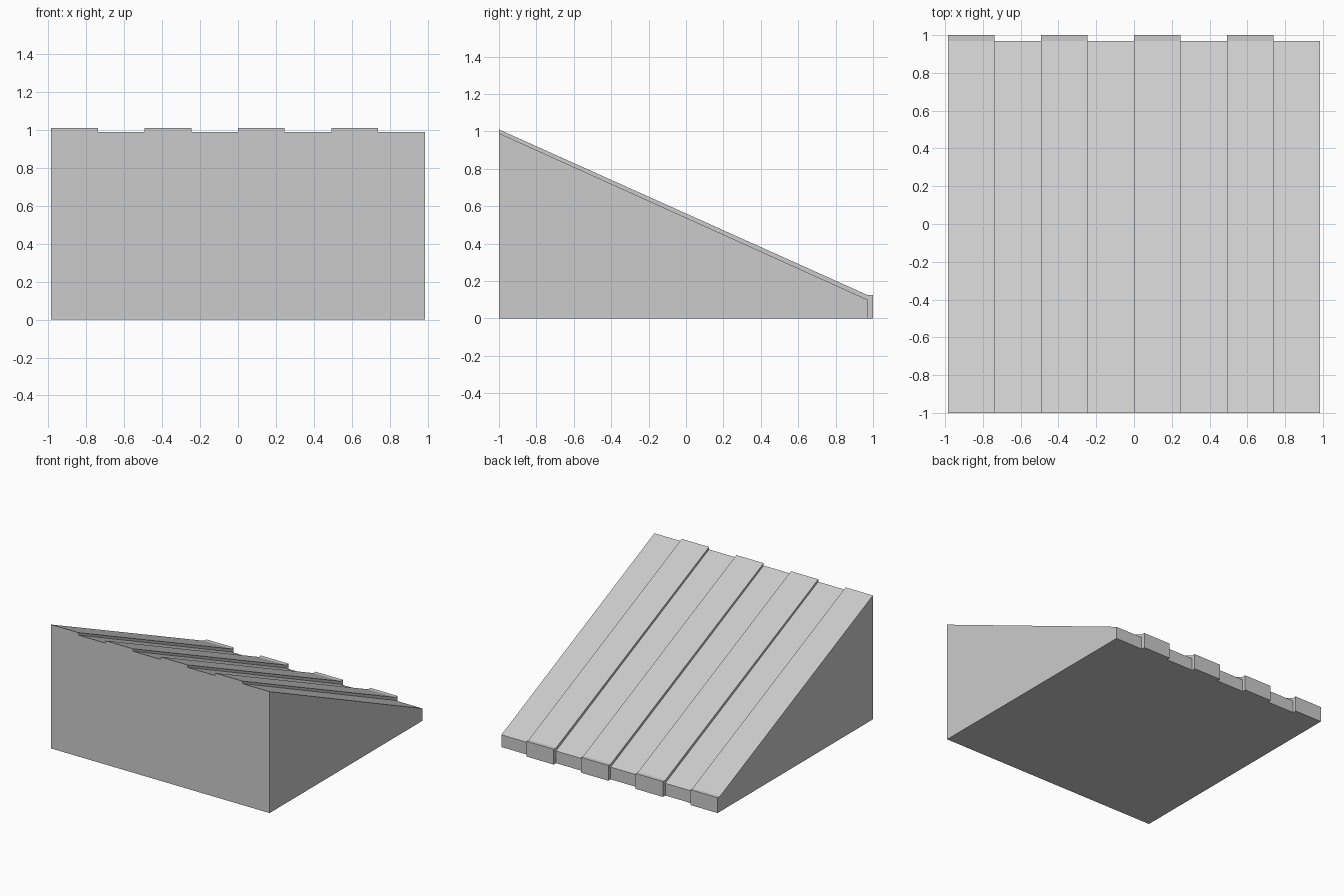
import bpy, bmesh

if "Cube" in bpy.data.objects:
    bpy.data.objects.remove(bpy.data.objects["Cube"])

HALF_W = 0.985
STRIPS = 8
# Side profiles (y, z): sunken strip and raised strip
LOW = [(-1, 0), (0.97, 0), (0.97, 0.10), (-1, 0.99)]
HIGH = [(-1, 0), (0.97, 0), (1, 0), (1, 0.125), (0.97, 0.125), (-1, 1.01), (-1, 0.99)]
# Step wall between a raised and a sunken strip
STEP = HIGH[1:] + [LOW[2]]

bm = bmesh.new()


def cap(profile, x):
    bm.faces.new([bm.verts.new((x, y, z)) for y, z in profile])


def sweep(profile, x0, x1):
    for (ya, za), (yb, zb) in zip(profile, profile[1:] + profile[:1]):
        bm.faces.new([bm.verts.new(p) for p in
                      ((x0, ya, za), (x1, ya, za), (x1, yb, zb), (x0, yb, zb))])


# Alternating strips, raised first
xs = [-HALF_W + 2 * HALF_W * i / STRIPS for i in range(STRIPS + 1)]
for i in range(STRIPS):
    sweep(LOW if i % 2 else HIGH, xs[i], xs[i + 1])

# Step walls and the two outer sides
for x in xs[1:-1]:
    cap(STEP, x)
cap(HIGH, xs[0])
cap(LOW, xs[-1])

# Weld into one closed shell
bmesh.ops.remove_doubles(bm, verts=bm.verts[:], dist=0.0001)
bmesh.ops.recalc_face_normals(bm, faces=bm.faces[:])

mesh = bpy.data.meshes.new("ribbed_ramp")
bm.to_mesh(mesh)
bm.free()
ramp = bpy.data.objects.new("ribbed_ramp", mesh)
bpy.context.collection.objects.link(ramp)
